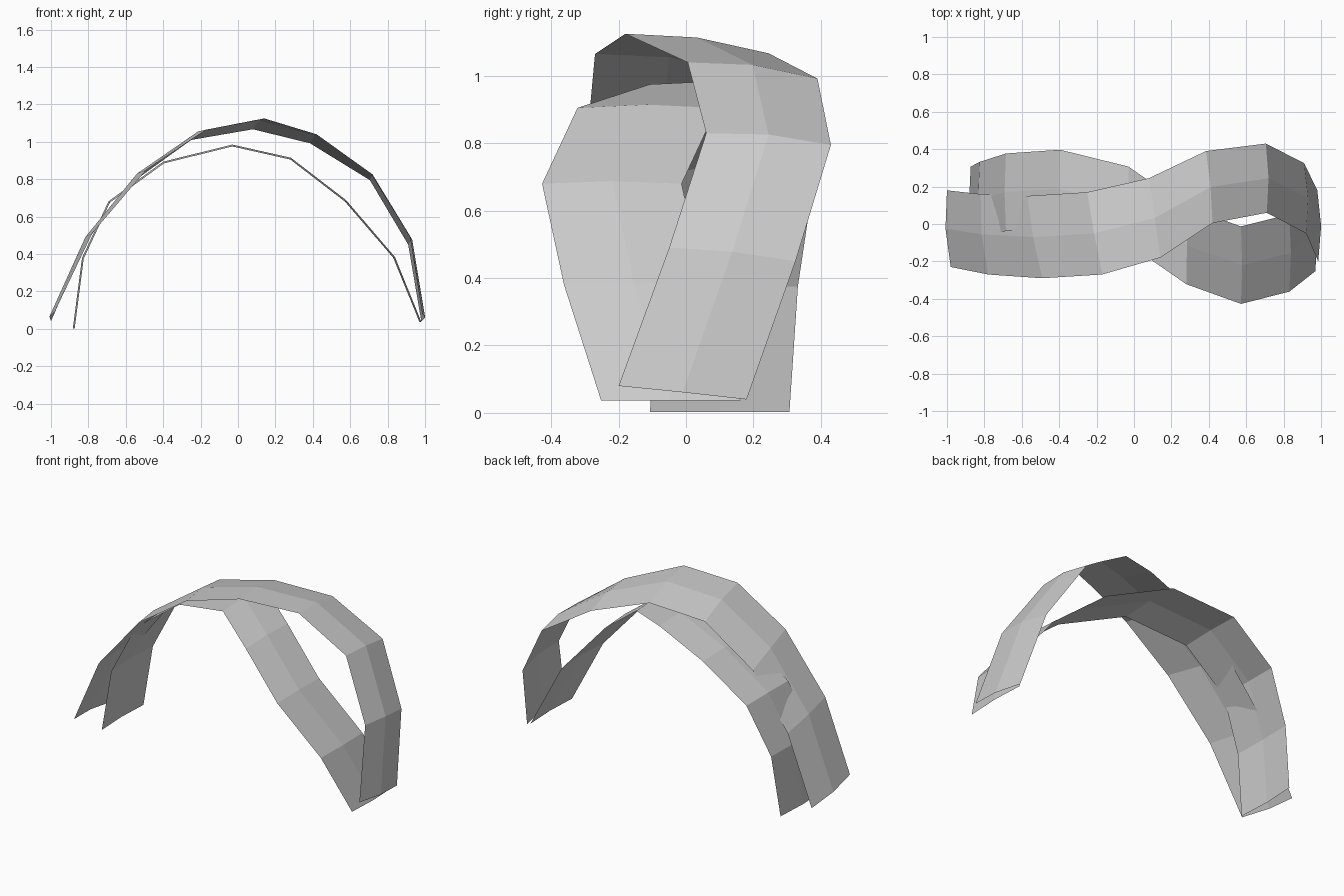
import bpy, bmesh
from mathutils import Vector

if "Cube" in bpy.data.objects:
    bpy.data.objects.remove(bpy.data.objects["Cube"])


def ribbon(name, front, back, bulge):
    """Open two-panel-wide band between two edge paths, with a slightly raised centre line."""
    bm = bmesh.new()
    rows = []
    for f, b in zip(front, back):
        f, b = Vector(f), Vector(b)
        mid = (f + b) / 2
        outward = Vector((mid.x, 0, mid.z)).normalized()
        mid += outward * bulge
        rows.append([bm.verts.new(p) for p in (f, mid, b)])
    for r, s in zip(rows, rows[1:]):
        for i in range(2):
            bm.faces.new((r[i], s[i], s[i + 1], r[i + 1]))
    bm.normal_update()
    if sum(f.normal.z for f in bm.faces) < 0:
        bmesh.ops.reverse_faces(bm, faces=bm.faces[:])
    mesh = bpy.data.meshes.new(name)
    bm.to_mesh(mesh)
    bm.free()
    ob = bpy.data.objects.new(name, mesh)
    bpy.context.collection.objects.link(ob)
    return ob


# upper band: twisting S-shaped arch, front and back edge paths
upper_front = [(-.98, -.23, .09), (-.78, -.27, .51), (-.49, -.29, .85),
               (-.17, -.27, 1.065), (.14, -.18, 1.125), (.42, .005, 1.04),
               (.71, .06, .83), (.92, -.05, .49), (.985, -.20, .08)]
upper_back = [(-1.0, .18, .04), (-.82, .16, .455), (-.57, .15, .78),
              (-.25, .17, 1.01), (.08, .245, 1.067), (.385, .39, .992),
              (.705, .43, .795), (.91, .325, .45), (.98, .18, .04)]
ribbon("upper_band", upper_front, upper_back, .018)

# lower band: even-width arch that swings the other way, given by its centre line
lower_centre = [(-.873, .10, .003), (-.825, .125, .375), (-.685, .17, .675),
                (-.395, .19, .885), (-.03, .10, .975), (.28, -.115, .905),
                (.572, -.22, .68), (.83, -.155, .38), (.97, -.045, .037)]
half = Vector((0, .207, 0))
ribbon("lower_band", [Vector(p) - half for p in lower_centre],
       [Vector(p) + half for p in lower_centre], .01)
